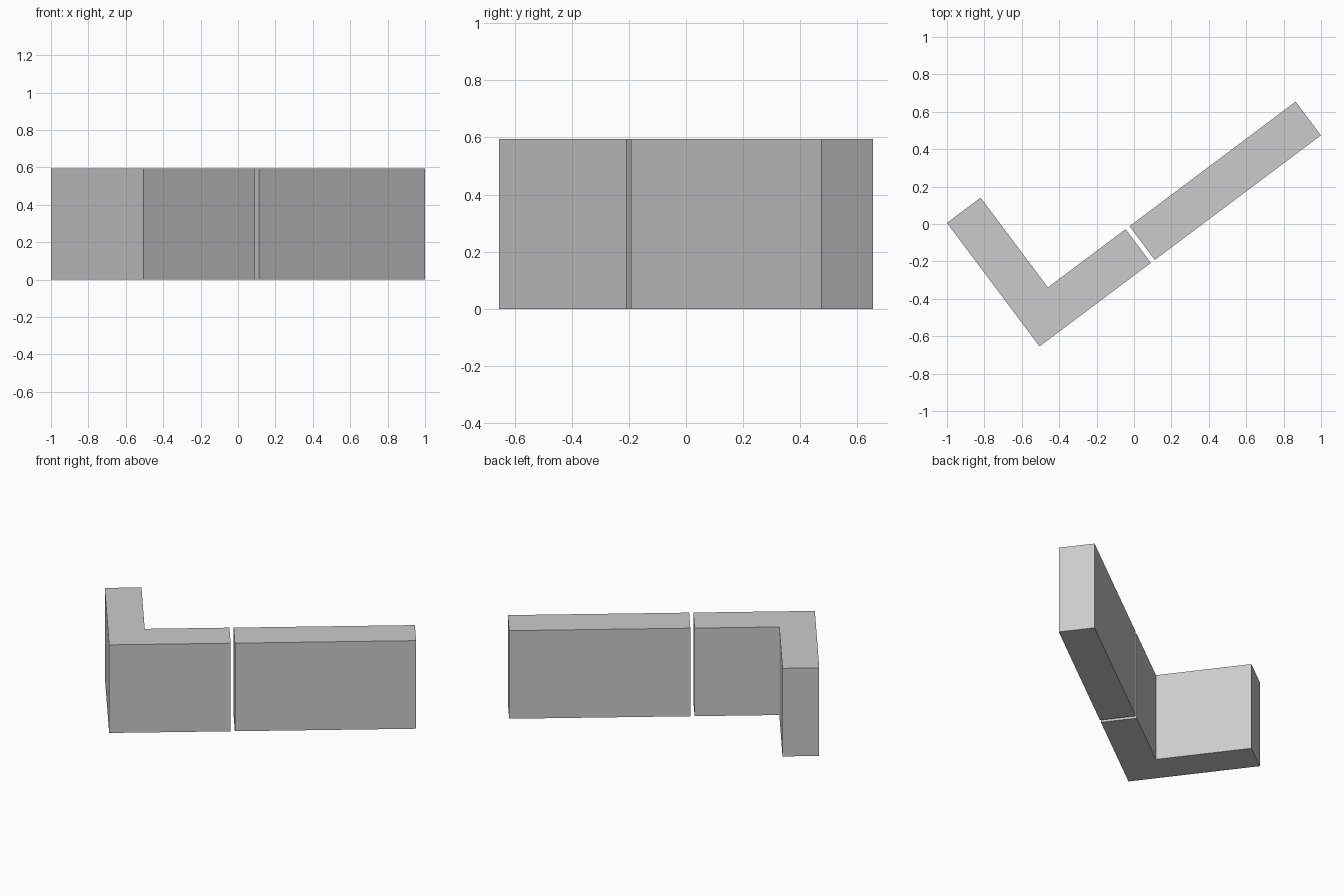
import bpy, bmesh, math
from mathutils import Matrix

if "Cube" in bpy.data.objects:
    bpy.data.objects.remove(bpy.data.objects["Cube"])

HEIGHT = 0.595
THICK = 0.225
CORNER = (-0.505, -0.654, 0.0)      # outer corner of the angled wall
ANGLE = math.atan2(3, 4)            # direction of the long run


def wall(name, outline):
    """Extrude a plan outline straight up, placed in the rotated wall frame."""
    bm = bmesh.new()
    face = bm.faces.new([bm.verts.new((x, y, 0)) for x, y in outline])
    ext = bmesh.ops.extrude_face_region(bm, geom=[face], use_keep_orig=True)
    top = [g for g in ext["geom"] if isinstance(g, bmesh.types.BMVert)]
    bmesh.ops.translate(bm, verts=top, vec=(0, 0, HEIGHT))
    bmesh.ops.recalc_face_normals(bm, faces=bm.faces)
    mesh = bpy.data.meshes.new(name)
    bm.to_mesh(mesh)
    bm.free()
    obj = bpy.data.objects.new(name, mesh)
    obj.matrix_world = Matrix.Translation(CORNER) @ Matrix.Rotation(ANGLE, 4, 'Z')
    bpy.context.collection.objects.link(obj)
    return obj


# L-shaped corner block
wall("corner_wall", [(0, 0), (0.744, 0), (0.744, THICK), (THICK, THICK),
                     (THICK, 0.825), (0, 0.825)])

# Straight block, separated by a narrow joint
wall("straight_wall", [(0.77, 0), (1.88, 0), (1.88, THICK), (0.77, THICK)])
